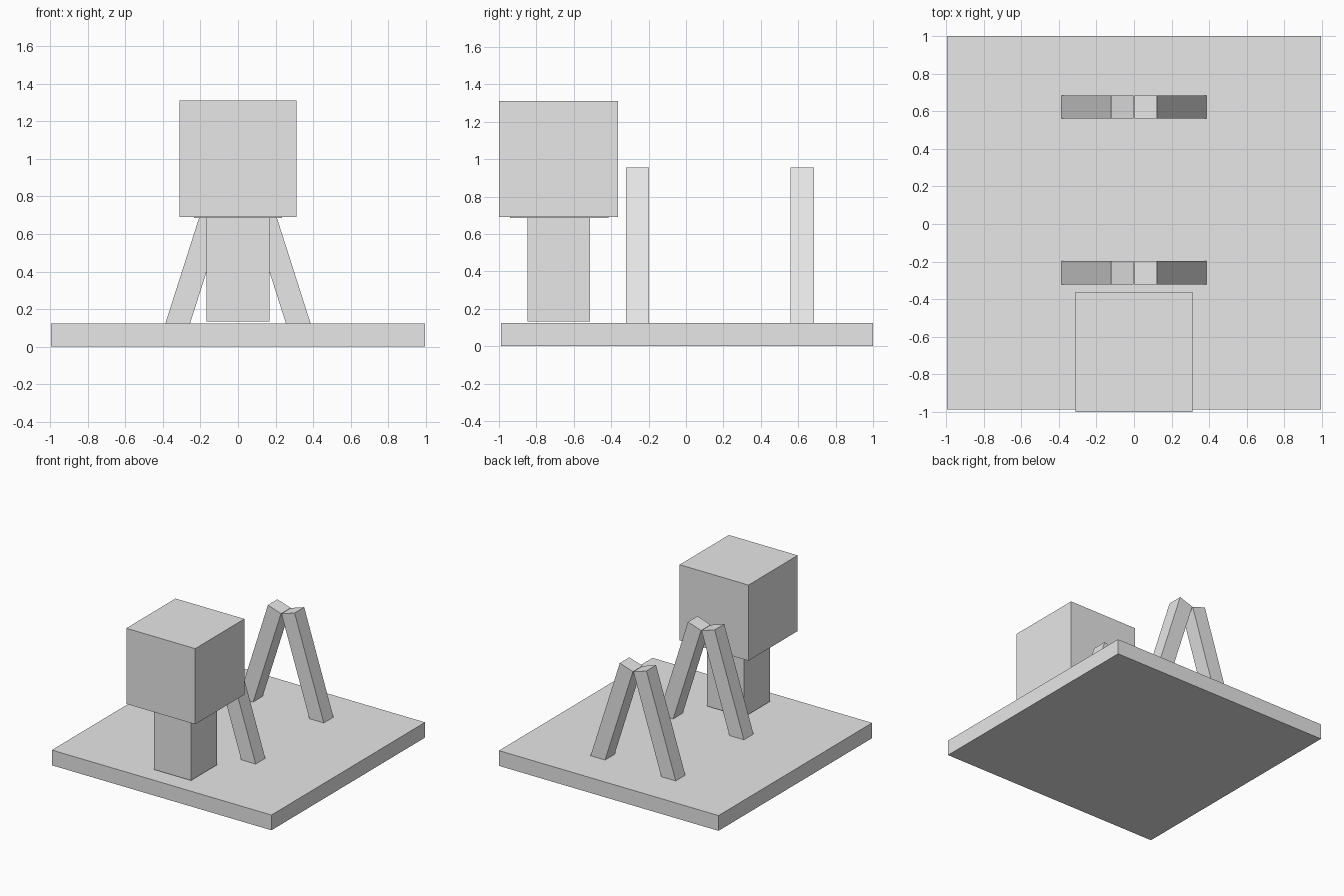
import bpy
import math
from mathutils import Matrix, Vector

if "Cube" in bpy.data.objects:
    bpy.data.objects.remove(bpy.data.objects["Cube"])

grey = bpy.data.materials.new("plain grey")
grey.diffuse_color = (0.8, 0.8, 0.8, 1)
grey.use_nodes = True
grey.node_tree.nodes["Principled BSDF"].inputs["Base Color"].default_value = grey.diffuse_color


def box(name, lo, hi):
    """Axis-aligned box between two corners."""
    lo, hi = Vector(lo), Vector(hi)
    bpy.ops.mesh.primitive_cube_add(size=1)
    ob = bpy.context.object
    ob.name = name
    ob.data.transform(Matrix.Translation((lo + hi) / 2) @ Matrix.Diagonal((*(hi - lo), 1)))
    ob.data.materials.append(grey)
    return ob


# Ground slab
box("base_slab", (-0.995, -0.988, 0), (0.995, 1.0, 0.125))

# Post carrying a thin collar and a big block
box("post", (-0.168, -0.848, 0.133), (0.168, -0.512, 0.70))
box("collar", (-0.235, -0.94, 0.684), (0.235, -0.415, 0.72))
box("head_block", (-0.312, -1.0, 0.69), (0.312, -0.363, 1.31))

# Two A-frames: each leg leans inward, its inner top corner on the centre line
LEAN, WIDTH, LENGTH = math.radians(17.7), 0.125, 0.90
for frame, y in (("front", -0.26), ("back", 0.622)):
    for side, s in (("left", -1), ("right", 1)):
        x0, x1 = sorted((0, s * WIDTH))
        leg = box(f"{frame}_{side}_leg", (x0, -0.062, -LENGTH), (x1, 0.062, 0))
        leg.data.transform(Matrix.Translation((s * 0.002, y, 0.917))
                           @ Matrix.Rotation(-s * LEAN, 4, 'Y'))
